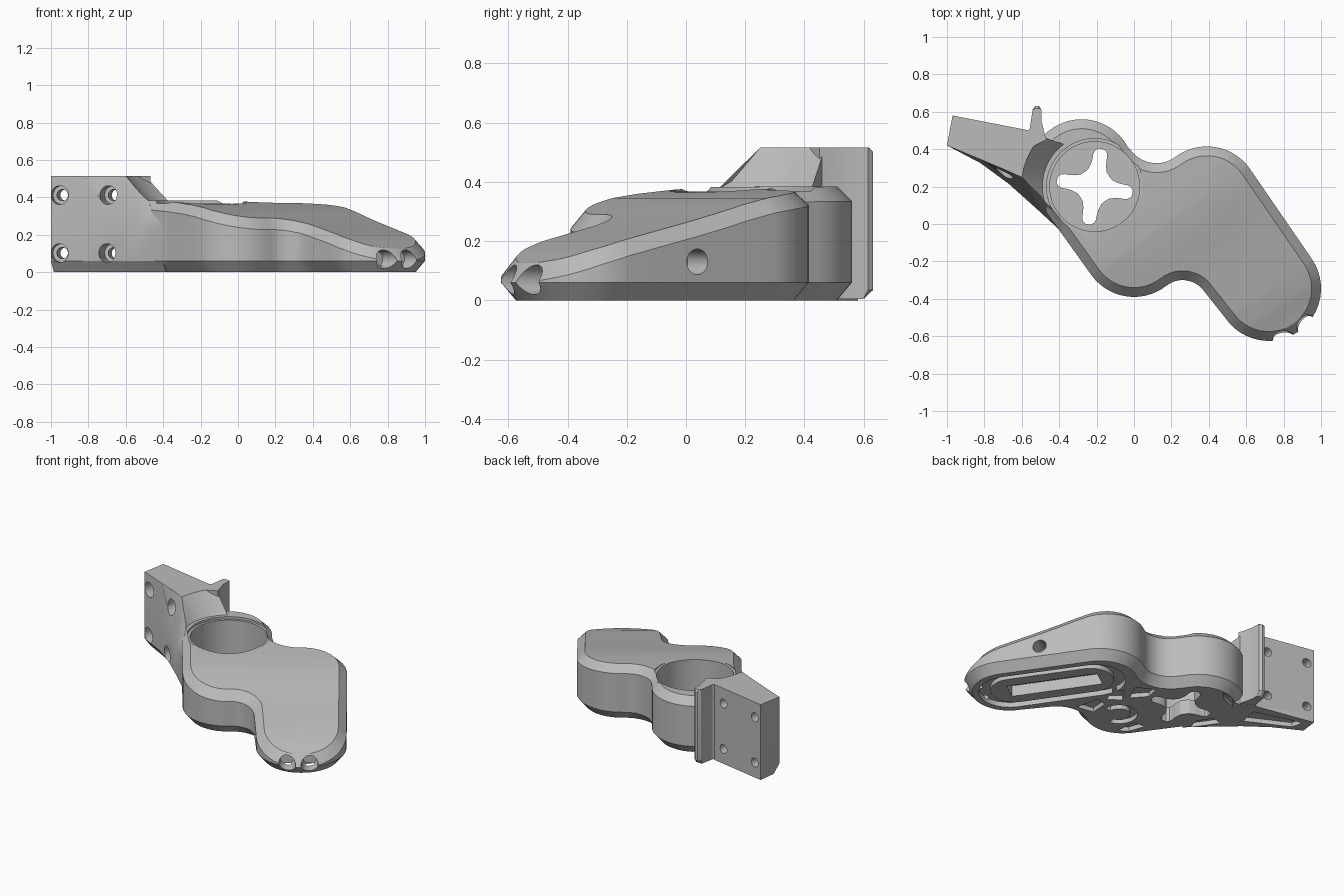
import bpy, bmesh
from math import sin, cos, radians, degrees, atan2
from mathutils import Vector, Matrix

cube = bpy.data.objects.get("Cube")
if cube:
    bpy.data.objects.remove(cube, do_unlink=True)

grey = bpy.data.materials.new("light grey plastic")
grey.use_nodes = True
colour = (0.5, 0.5, 0.5, 1)
grey.diffuse_color = colour
grey.node_tree.nodes["Principled BSDF"].inputs["Base Color"].default_value = colour

R = 0.28                                    # lobe radius
A, B = Vector((-0.28, 0.28)), Vector((0, -0.11))
C, D = Vector((0.39, 0.135)), Vector((0.72, -0.345))
U = (D - C).normalized()                    # along the arm
V = Vector((-U.y, U.x))                     # across the arm
SOCKET = Vector((-0.21, 0.2))


def finish(bm, name):
    bmesh.ops.remove_doubles(bm, verts=bm.verts, dist=0.0002)
    bmesh.ops.recalc_face_normals(bm, faces=bm.faces)
    mesh = bpy.data.meshes.new(name)
    bm.to_mesh(mesh)
    bm.free()
    obj = bpy.data.objects.new(name, mesh)
    bpy.context.collection.objects.link(obj)
    mesh.materials.append(grey)
    return obj


def loft(rings):
    """Skin a stack of (points, height) rings and cap both ends."""
    bm = bmesh.new()
    rows = [[bm.verts.new((p[0], p[1], z)) for p in pts] for pts, z in rings]
    count = len(rows[0])
    for lo, hi in zip(rows, rows[1:]):
        for i in range(count):
            j = (i + 1) % count
            bm.faces.new((lo[i], lo[j], hi[j], hi[i]))
    bm.faces.new(rows[0][::-1])
    bm.faces.new(rows[-1])
    return bm


def prism(name, pts, z0, z1):
    return finish(loft([(pts, z0), (pts, z1)]), name)


def rod(name, start, direction, r, length, r_end=None):
    d = Vector(direction).normalized()
    bm = bmesh.new()
    m = Matrix.Translation(Vector(start) + d * length / 2) @ d.to_track_quat('Z', 'Y').to_matrix().to_4x4()
    bmesh.ops.create_cone(bm, cap_ends=True, segments=48, radius1=r,
                          radius2=r if r_end is None else r_end, depth=length, matrix=m)
    return finish(bm, name)


def volume(mesh):
    bm = bmesh.new()
    bm.from_mesh(mesh)
    result = bm.calc_volume(signed=True)
    bm.free()
    return result


def combine(target, tool, operation='DIFFERENCE'):
    """Boolean that accepts the first solver giving a plausible volume."""
    before = volume(target.data)
    low, high = (0.4, 0.999999) if operation == 'DIFFERENCE' else (1.000001, 2)
    for solver in ('EXACT', 'MANIFOLD', 'FLOAT'):
        mod = target.modifiers.new("join", 'BOOLEAN')
        mod.operation, mod.object, mod.solver = operation, tool, solver
        graph = bpy.context.evaluated_depsgraph_get()
        mesh = bpy.data.meshes.new_from_object(target.evaluated_get(graph))
        target.modifiers.remove(mod)
        if low * before < volume(mesh) < high * before:
            target.data = mesh
            break
    bpy.data.objects.remove(tool, do_unlink=True)


def arc(c, r, a0, a1, steps=14):
    angles = [radians(a0 + (a1 - a0) * i / steps) for i in range(steps + 1)]
    return [(c[0] + r * cos(a), c[1] + r * sin(a)) for a in angles]


def pill(p, q, r):
    a = degrees(atan2(q.y - p.y, q.x - p.x))
    return arc(q, r, a - 90, a + 90) + arc(p, r, a + 90, a + 270)


def outline(inset):
    """Four convex lobes joined by two concave fillets."""
    r = R - inset
    return (arc(A, r, 28.3, 215.7, 24) + arc(B, r, 215.7, 308.2)
            + arc((0.26, -0.44), 0.14 + inset, 128.2, 34.5)[1:-1] + arc(D, r, 214.5, 394.5, 24)
            + arc(C, r, 34.5, 126.9) + arc((0.12, 0.495), 0.17 + inset, -53.1, -151.7)[1:-1])


# Sloping top height measured along the arm direction
slope = [(-0.7, 0.385), (-0.3, 0.382), (-0.15, 0.373), (0, 0.359), (0.1, 0.345), (0.2, 0.322),
         (0.3, 0.295), (0.42, 0.265), (0.55, 0.235), (0.7, 0.2), (0.8, 0.17), (0.88, 0.14), (1, 0.1)]


def top_height(s):
    for (s0, z0), (s1, z1) in zip(slope, slope[1:]):
        if s <= s1:
            return z0 + (z1 - z0) * (max(s, s0) - s0) / (s1 - s0)
    return slope[-1][1]


# Body with chamfered bottom and a sloping chamfered top
bm = loft([(outline(0.05), 0), (outline(0), 0.06), (outline(0), 0.95), (outline(0.05), 1)])
for s, _ in slope[1:-1]:
    bmesh.ops.bisect_plane(bm, geom=bm.verts[:] + bm.edges[:] + bm.faces[:], dist=0.0001,
                           plane_co=(U.x * s, U.y * s, 0), plane_no=(U.x, U.y, 0))
for v in bm.verts:
    if v.co.z > 0.9:
        v.co.z += top_height(v.co.xy.dot(U)) - 1
body = finish(bm, "mount_body")

# Mounting bracket, flaring into the body
rear = [(-0.3, 0.1), (-0.3, 0.4), (-0.5, 0.47), (-0.56, 0.5), (-0.97, 0.58)]
low = [(-1, 0.42), (-0.82, 0.325), (-0.67, 0.215), (-0.53, 0.09), (-0.40, -0.03)]
high = [(-1, 0.42), (-0.82, 0.345), (-0.7, 0.295), (-0.6, 0.25), (-0.48, 0.2)]
foot = [(x + 0.015, y + 0.04) for x, y in low]
bracket = finish(loft([(foot + rear, 0), (low + rear, 0.06), (low + rear, 0.25),
                       (high + rear, 0.515)]), "bracket")
combine(bracket, rod("cone_cut", (*SOCKET, 0.383), (0, 0, 1), 0.28, 0.2, 0.45))
combine(body, bracket, 'UNION')

# Upright fin behind the bracket
fin = [(-0.585, 0.48), (-0.557, 0.51), (-0.542, 0.61), (-0.528, 0.63), (-0.51, 0.632),
       (-0.496, 0.615), (-0.494, 0.55), (-0.48, 0.49), (-0.468, 0.45), (-0.53, 0.42)]
foot = [(x, min(y, 0.6)) for x, y in fin]
combine(body, finish(loft([(foot, 0.005), (fin, 0.035), (fin, 0.5), ([(x, min(y, 0.618)) for x, y in fin], 0.515)]),
                     "fin"), 'UNION')

# Round socket, its rim step and the four-lobed opening
combine(body, rod("socket", (*SOCKET, 0.1), (0, 0, 1), 0.24, 0.5))
combine(body, rod("rim", (*SOCKET, 0.368), (0, 0, 1), 0.257, 0.3))
lobe = [(-45, 0.095), (-30, 0.1), (-19, 0.125), (-14, 0.155), (-12.5, 0.175), (-9, 0.195), (-4, 0.205),
        (4, 0.205), (9, 0.195), (12.5, 0.175), (14, 0.155), (19, 0.125), (30, 0.1)]
cross = [(SOCKET.x + r * cos(radians(a + k)), SOCKET.y + r * sin(radians(a + k)))
         for k in (-10, 80, 170, 260) for a, r in lobe]
combine(body, prism("cross", cross, -0.1, 0.2))

# Counterbored bracket holes
n = Vector((-0.19, -0.98, 0)).normalized()
for x, y in ((-0.92, 0.57), (-0.645, 0.52)):
    for z in (0.102, 0.412):
        p = Vector((x, y, z))
        combine(body, rod("bolt_hole", p - n * 0.1, n, 0.03, 0.5))
        combine(body, rod("counterbore", p + n * 0.1, n, 0.05, 0.45))

# Paired holes in the arm tip and one in the arm side
for u, v in ((0.16, -0.087), (0.16, 0.055)):
    p = D + U * u + V * v
    combine(body, rod("tip_hole", (p.x, p.y, 0.07), (U.x, U.y, 0), 0.042, 0.2, 0.064))
p = C + U * 0.31 + V * 0.16
combine(body, rod("side_hole", (p.x, p.y, 0.13), (V.x, V.y, 0), 0.043, 0.3))

# Underside: arm recess with a raised frame around a slot
combine(body, prism("arm_recess", pill(C + U * 0.03, D, 0.19), -0.1, 0.035))
combine(body, prism("arm_frame", pill(C + U * 0.06, D - U * 0.03, 0.145), 0.005, 0.06), 'UNION')


def box(centre, half_u, half_v):
    return [centre + U * a * half_u + V * b * half_v for a, b in ((-1, -1), (1, -1), (1, 1), (-1, 1))]


combine(body, prism("arm_slot", box((C + D) / 2, 0.29, 0.065), -0.1, 0.08))

# Underside: lightening pockets in the body and bracket
pockets = [
    [(-0.92, 0.53), (-0.9, 0.45), (-0.62, 0.31), (-0.6, 0.44)],
    [(-0.2, -0.13), (-0.16, -0.24), (-0.1, -0.28), (-0.12, -0.14)],
    [(0.16, 0.2), (0.04, 0.26), (0.02, 0.17), (0.1, 0.08)],
    [(0.16, -0.2), (0.28, -0.22), (0.24, -0.06), (0.17, -0.08)],
    [(0.12, 0.03), (0.2, -0.03), (0.23, 0.08), (0.18, 0.13)],
    [(-0.46, 0.4), (-0.36, 0.44), (-0.3, 0.5), (-0.4, 0.48)],
    [(-0.53, 0.2), (-0.42, 0.04), (-0.4, 0.12), (-0.46, 0.22)],
]
for pts in pockets:
    combine(body, prism("pocket", pts, -0.1, 0.03))
hub = (0.02, -0.12)
combine(body, prism("hub_groove", arc(hub, 0.115, 0, 260) + arc(hub, 0.07, 260, 0), -0.1, 0.03))

bpy.ops.object.select_all(action='DESELECT')
body.select_set(True)
bpy.context.view_layer.objects.active = body
bpy.ops.object.shade_smooth_by_angle(angle=radians(25))
